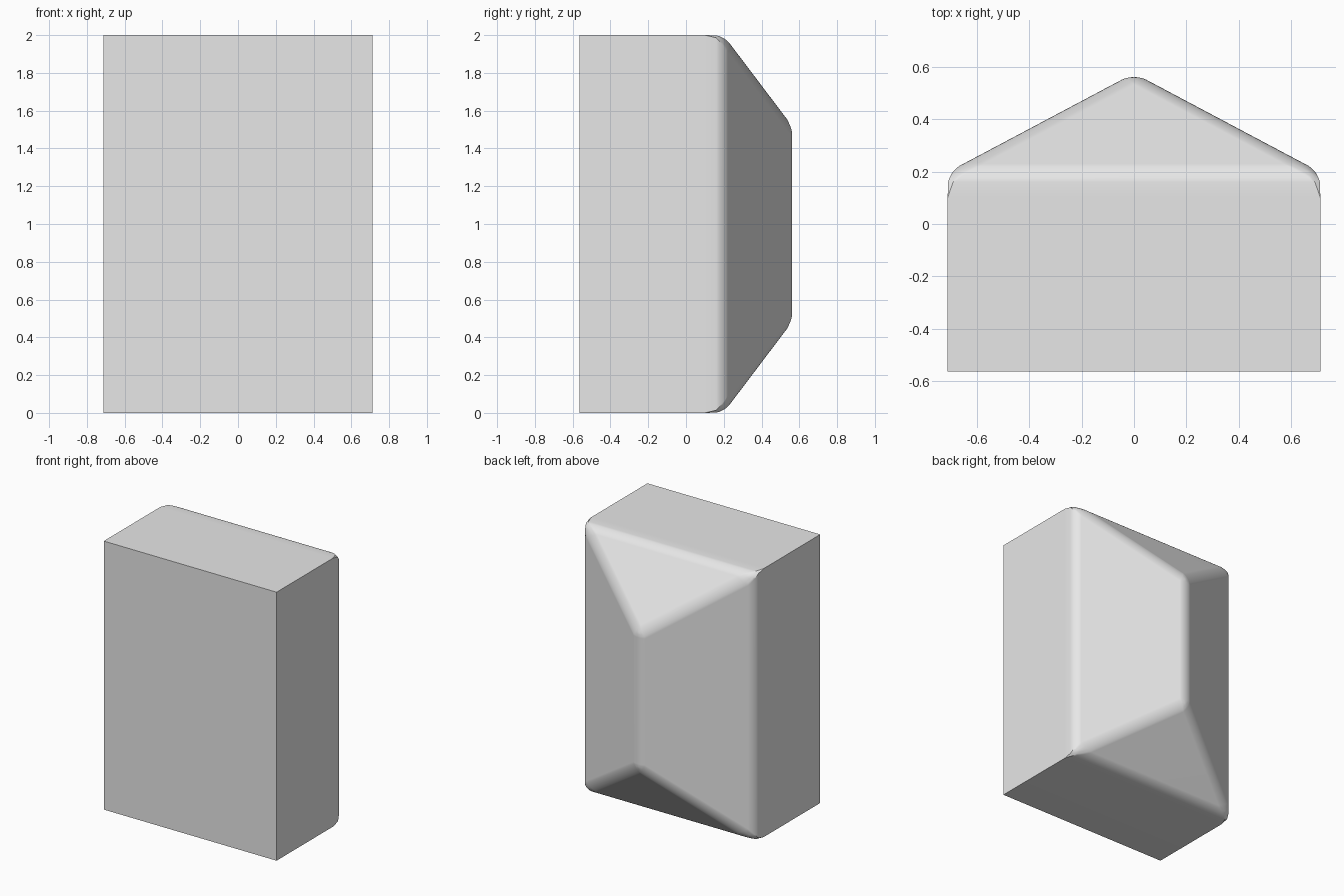
import bpy
import bmesh

cube = bpy.data.objects.get("Cube")
if cube:
    bpy.data.objects.remove(cube, do_unlink=True)

W, H = 0.712, 2.0                          # half width, height
FRONT, EAVE, RIDGE = -0.563, 0.198, 0.576  # depths along y
FILLET = 0.053

# Plain block
bm = bmesh.new()
rings = []
for y in (FRONT, EAVE):
    rings.append([bm.verts.new((x, y, z))
                  for x, z in ((-W, 0), (W, 0), (W, H), (-W, H))])
front, back = rings
bm.faces.new(front)
for i in range(4):
    j = (i + 1) % 4
    bm.faces.new((front[i], back[i], back[j], front[j]))

# Hipped back with an upright ridge
low, high = (bm.verts.new((0, RIDGE, z)) for z in (0.5, 1.5))
a, b, c, d = back
for face in ((a, b, low), (b, c, high, low), (c, d, high), (d, a, low, high)):
    bm.faces.new(face)
bmesh.ops.recalc_face_normals(bm, faces=bm.faces)

# Round the eaves, hips and ridge; the block's other edges stay sharp
soft = [e for e in bm.edges if all(v.co.y > 0 for v in e.verts)]
bmesh.ops.bevel(bm, geom=soft, offset=FILLET, offset_type='OFFSET',
                segments=6, profile=0.5, affect='EDGES')

# Draw the rounded corners out along the block's sharp edges
for v in bm.verts:
    on_side = abs(abs(v.co.x) - W) < 1e-4
    on_end = min(abs(v.co.z), abs(v.co.z - H)) < 1e-4
    if on_side and on_end and v.co.y > 0:
        v.co.y = 0.10

mesh = bpy.data.meshes.new("hipped_block")
bm.to_mesh(mesh)
bm.free()
block = bpy.data.objects.new("hipped_block", mesh)
bpy.context.collection.objects.link(block)

# Single grey material
grey = bpy.data.materials.new("light_grey")
grey.use_nodes = True
colour = (0.8, 0.8, 0.8, 1)
grey.diffuse_color = colour
for node in grey.node_tree.nodes:
    if node.type == 'BSDF_PRINCIPLED':
        node.inputs["Base Color"].default_value = colour
mesh.materials.append(grey)

# Smooth fillets, flat large faces
bpy.ops.object.select_all(action='DESELECT')
block.select_set(True)
bpy.context.view_layer.objects.active = block
bpy.ops.object.shade_smooth_by_angle(angle=0.52)
weighted = block.modifiers.new("flat_faces", 'WEIGHTED_NORMAL')
weighted.keep_sharp = True
